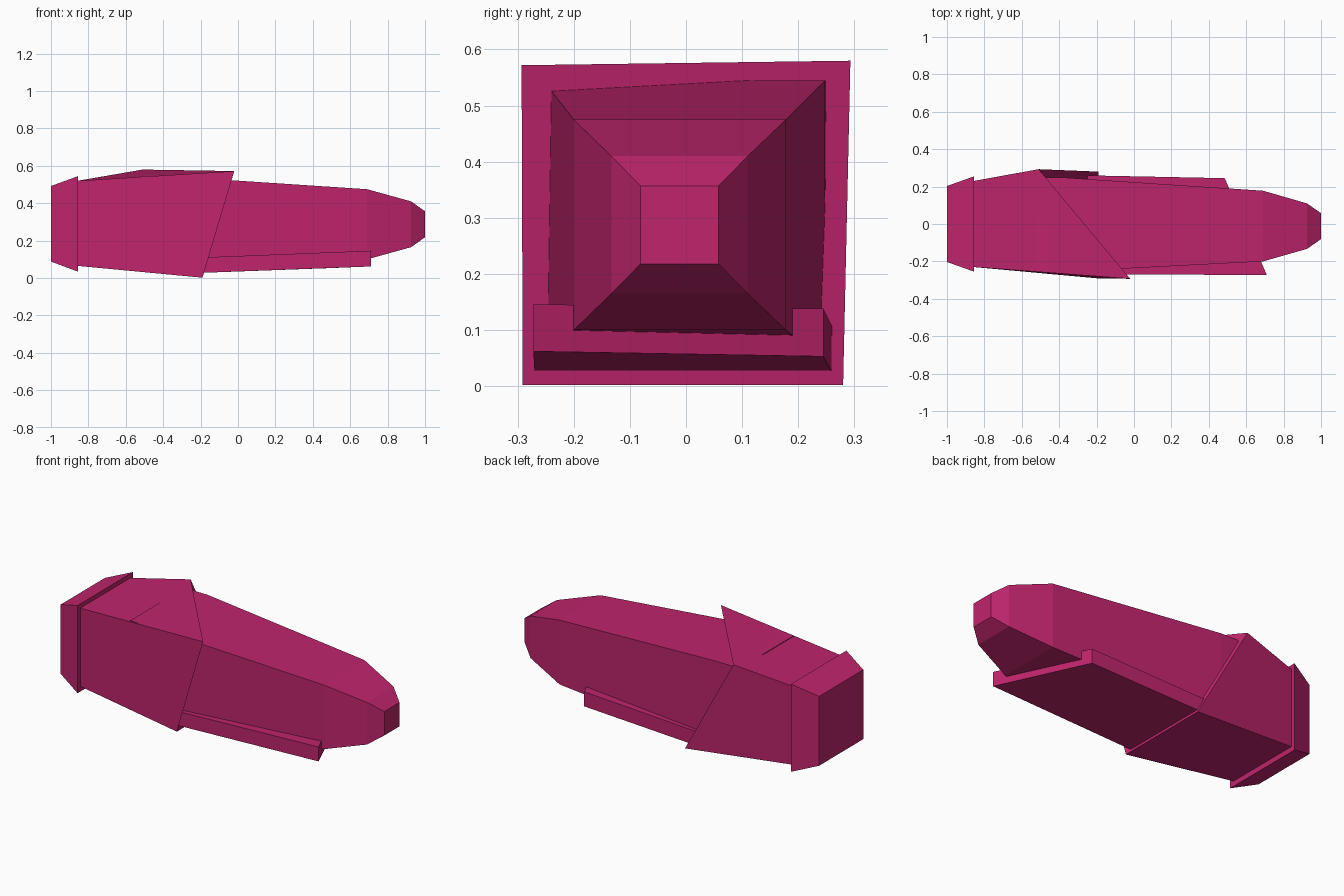
import bpy
import bmesh

cube = bpy.data.objects.get("Cube")
if cube:
    bpy.data.objects.remove(cube, do_unlink=True)

COLOUR = (0.52, 0.018, 0.15, 1.0)
magenta = bpy.data.materials.new("magenta")
magenta.use_nodes = True
magenta.diffuse_color = COLOUR
magenta.node_tree.nodes["Principled BSDF"].inputs["Base Color"].default_value = COLOUR


def ring(x, front, back, low, high):
    """Four corners of an upright rectangle across the long axis."""
    return [(x, front, low), (x, back, low), (x, back, high), (x, front, high)]


def loft(name, rings):
    """Join four-cornered rings into a closed, flat-shaded solid."""
    bm = bmesh.new()
    loops = [[bm.verts.new(p) for p in r] for r in rings]
    for a, b in zip(loops, loops[1:]):
        for i in range(4):
            j = (i + 1) % 4
            bm.faces.new((a[i], a[j], b[j], b[i]))
    bm.faces.new(loops[0])
    bm.faces.new(loops[-1])
    bmesh.ops.recalc_face_normals(bm, faces=bm.faces)
    mesh = bpy.data.meshes.new(name)
    bm.to_mesh(mesh)
    bm.free()
    mesh.materials.append(magenta)
    obj = bpy.data.objects.new(name, mesh)
    bpy.context.collection.objects.link(obj)
    return obj


# Tapered body with a faceted nose
loft("body", [
    ring(-0.52, -0.25, 0.25, 0.06, 0.545),
    ring(-0.37, -0.255, 0.248, 0.045, 0.545),
    ring(0.69, -0.2, 0.178, 0.1, 0.475),
    ring(0.925, -0.133, 0.11, 0.165, 0.41),
    ring(1.0, -0.081, 0.058, 0.218, 0.357),
])

# Flared sleeve with a slanted open end
loft("sleeve", [
    ring(-0.858, -0.23, 0.23, 0.065, 0.52),
    [(-0.19, -0.291, 0.002), (-0.19, 0.28, 0.002),
     (-0.51, 0.293, 0.58), (-0.02, -0.293, 0.572)],
])

# Flared end cap
loft("end_cap", [
    ring(-1.0, -0.203, 0.203, 0.088, 0.492),
    ring(-0.855, -0.255, 0.255, 0.034, 0.545),
])

# Under tray, cut at an angle at its forward end
loft("under_tray", [
    ring(-0.3, -0.27, 0.261, 0.024, 0.106),
    [(0.71, -0.272, 0.062), (0.485, 0.245, 0.053),
     (0.485, 0.245, 0.138), (0.71, -0.272, 0.146)],
])
